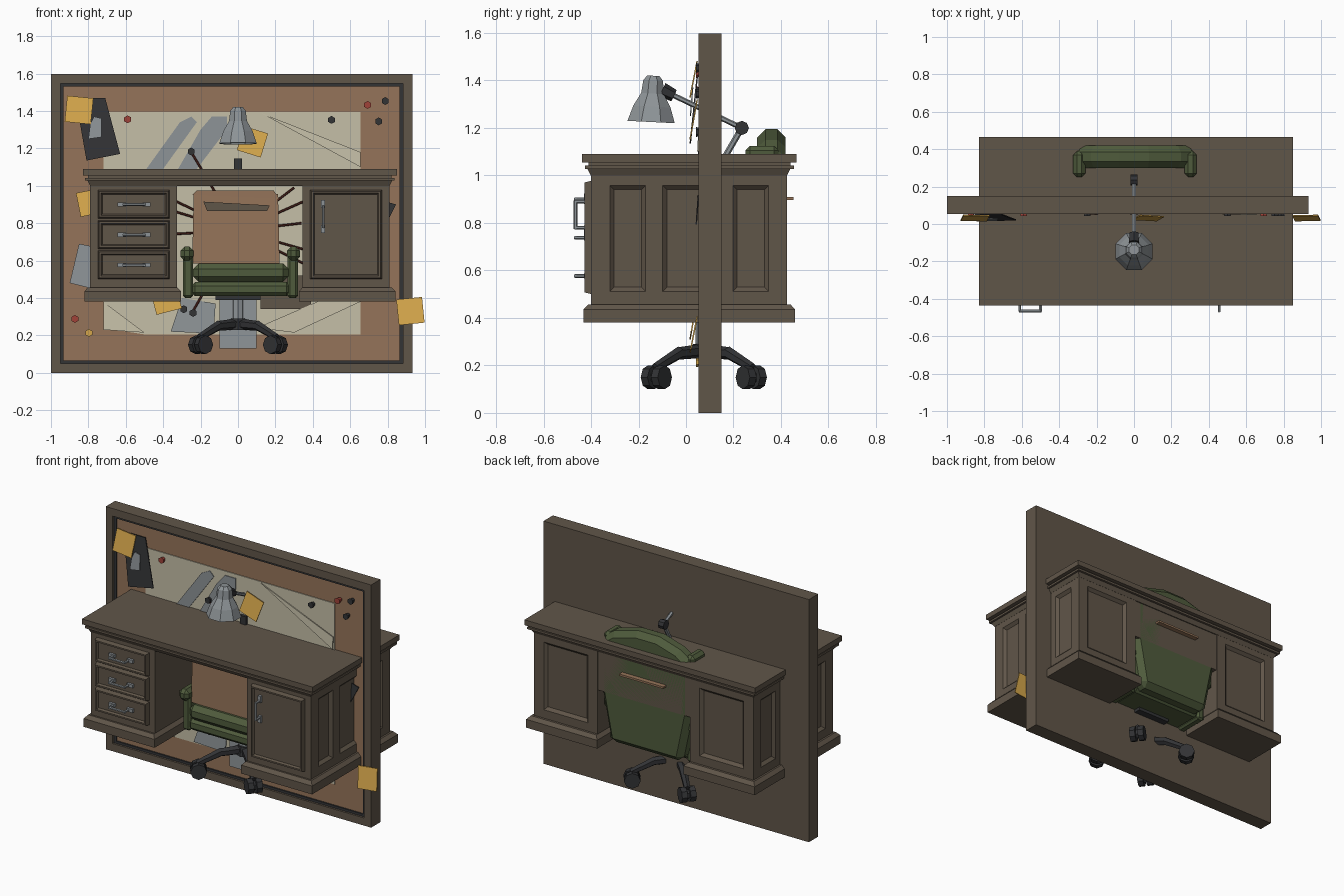
import bpy, bmesh, math
from mathutils import Vector, Matrix

if "Cube" in bpy.data.objects:
    bpy.data.objects.remove(bpy.data.objects["Cube"])

def mat(name, c):
    m = bpy.data.materials.new(name)
    m.diffuse_color = (*c, 1)
    m.use_nodes = True
    m.node_tree.nodes["Principled BSDF"].inputs["Base Color"].default_value = m.diffuse_color
    return m

WOOD = mat("dark wood", (.118, .092, .066))
CORK = mat("cork brown", (.30, .175, .10))
PAPER = mat("old paper", (.56, .52, .39))
GREY = mat("steel grey", (.27, .295, .31))
YELLOW = mat("note yellow", (.66, .38, .07))
DARK = mat("charcoal", (.032, .033, .036))
GREEN = mat("chair green", (.078, .105, .045))
RED = mat("pin red", (.35, .055, .04))
STRING = mat("string maroon", (.10, .022, .015))

def finish(name, bm, m, bevel=0):
    bmesh.ops.recalc_face_normals(bm, faces=bm.faces)
    me = bpy.data.meshes.new(name)
    bm.to_mesh(me)
    bm.free()
    me.materials.append(m)
    ob = bpy.data.objects.new(name, me)
    bpy.context.collection.objects.link(ob)
    if bevel:
        b = ob.modifiers.new("bevel", 'BEVEL')
        b.width, b.segments, b.limit_method = bevel, 1, 'ANGLE'
    return ob

def add_box(bm, lo, hi, axis=2, sign=1, t=0):
    """Box whose face on one side (axis, sign) is inset by t."""
    vs = bmesh.ops.create_cube(bm, size=1)['verts']
    for v in vs:
        outer = v.co[axis] * sign > 0
        for i in range(3):
            s = 1 if v.co[i] > 0 else -1
            v.co[i] = (hi[i] if s > 0 else lo[i]) - (s * t if outer and i != axis else 0)
    return vs

def boxes(name, specs, m, bevel=0):
    bm = bmesh.new()
    for s in specs:
        add_box(bm, *s)
    return finish(name, bm, m, bevel)

def add_rod(bm, p, q, r, r2=None, n=6):
    p, q = Vector(p), Vector(q)
    M = Matrix.Translation((p + q) / 2) @ (q - p).to_track_quat('Z', 'Y').to_matrix().to_4x4()
    bmesh.ops.create_cone(bm, cap_ends=True, segments=n, radius1=r,
                          radius2=r if r2 is None else r2, depth=(q - p).length, matrix=M)

def rods(name, specs, m):
    bm = bmesh.new()
    for s in specs:
        add_rod(bm, *s)
    return finish(name, bm, m)

def prism(name, pts, y0, y1, m, lift=0, bevel=0):
    """Outline in x,z extruded along y; lift pulls the lower edge forward."""
    bm = bmesh.new()
    top = max(p[1] for p in pts)
    h = max(top - min(p[1] for p in pts), .001)
    a, b = [[bm.verts.new((x, y - lift * (top - z) / h, z)) for x, z in pts] for y in (y0, y1)]
    bm.faces.new(a)
    bm.faces.new(b[::-1])
    for i in range(len(pts)):
        j = (i + 1) % len(pts)
        bm.faces.new((a[i], b[i], b[j], a[j]))
    return finish(name, bm, m, bevel)

def cut(ob, specs):
    c = boxes("cutter", specs, WOOD)
    md = ob.modifiers.new("cut", 'BOOLEAN')
    md.object, md.operation, md.solver = c, 'DIFFERENCE', 'EXACT'
    bpy.context.view_layer.objects.active = ob
    bpy.ops.object.modifier_apply(modifier=md.name)
    bpy.data.objects.remove(c)

# ---------- desk (symmetric about x = CX) ----------
CX = .01
boxes("desk_top", [((CX-.84, -.437, 1.055), (CX+.84, .466, 1.09)),
                   ((CX-.812, -.41, 1.035), (CX+.812, .44, 1.055)),
                   ((CX-.828, -.425, 1.028), (CX+.828, .455, 1.042)),
                   ((CX-.815, -.415, 1.0), (CX+.815, .44, 1.028), 2, -1, .014)], WOOD)
for s, side in ((-1, "left"), (1, "right")):
    def span(a, b):
        return sorted((CX + s*a, CX + s*b))
    x0, x1 = span(.335, .80)
    ped = boxes(side + "_pedestal", [((x0, -.40, .45), (x1, .425, 1.005))], WOOD)
    out = CX + s*.80
    xs = sorted((out - s*.018, out + s*.002))
    cuts = [((xs[0], a, .51), (xs[1], b, .96), 0, -s, .02)
            for a, b in ((-.323, -.168), (-.10, .125), (.195, .35))]
    cuts.append(((x0+.07, .407, .51), (x1-.07, .427, .96), 1, -1, .02))
    cut(ped, cuts)
    p0, p1 = span(.315, .832)
    boxes(side + "_plinth", [((p0, -.432, .38), (p1, .46, .435)),
                             ((p0, -.432, .435), (p1, .46, .457), 2, 1, .02)], WOOD)
boxes("back_panel", [((CX-.34, .385, .745), (CX+.34, .42, 1.005))], WOOD)
boxes("back_rail", [((-.15, .42, .897), (.17, .452, .91))], CORK)

# drawer and door fronts with a recessed field
def panel_front(name, x0, x1, z0, z1):
    bm = bmesh.new()
    add_box(bm, (x0, -.428, z0), (x1, -.398, z1), 1, -1, .008)
    bm.faces.ensure_lookup_table()
    bm.normal_update()
    f = min(bm.faces, key=lambda f: f.calc_center_median().y)
    bmesh.ops.inset_region(bm, faces=[f], thickness=.014, depth=0)
    bmesh.ops.inset_region(bm, faces=[f], thickness=.01, depth=-.014)
    finish(name, bm, WOOD)

def handle(name, x, z, v):
    def pt(a, y):
        return (x, y, z + a) if v else (x + a, y, z)
    def slab(a, b):
        c, d = (.011, b) if v else (b, .011)
        return ((x + (-c if v else a), -.43, z + (a if v else -d)),
                (x + (c if v else b), -.41, z + (b if v else d)))
    rods(name, [(pt(-.06, -.465), pt(.06, -.465), .008),
                (pt(-.055, -.41), pt(-.055, -.469), .008),
                (pt(.055, -.41), pt(.055, -.469), .008)], GREY)
    boxes(name + "_plates", [slab(-.088, -.045), slab(.045, .088)], GREY)

for i, z in enumerate((.90, .738, .576)):
    panel_front(f"drawer_{i}", -.75, -.365, z - .076, z + .078)
    handle(f"drawer_handle_{i}", -.555, z, False)
panel_front("door", .385, .77, .50, .978)
handle("door_handle", .455, .835, True)

# ---------- pin board ----------
boxes("board_backing", [((-.99, .08, .01), (.92, .15, 1.585))], WOOD)
boxes("board_frame", [((-1, .053, 0), (-.95, .15, 1.597)), ((.882, .053, 0), (.932, .15, 1.597)),
                      ((-.95, .053, 0), (.882, .15, .05)), ((-.95, .053, 1.547), (.882, .15, 1.597))], WOOD)
boxes("frame_lip", [((-.95, .066, .05), (-.932, .1, 1.547)), ((.864, .066, .05), (.882, .1, 1.547)),
                    ((-.932, .066, .05), (.864, .1, .066)), ((-.932, .066, 1.531), (.864, .1, 1.547))], DARK)
boxes("cork_sheet", [((-.932, .075, .066), (.864, .09, 1.531))], CORK)
prism("map_sheet", [(-.72, .24), (-.5, .205), (.655, .205), (.655, 1.395), (-.72, 1.395)], .069, .074, PAPER)
prism("map_fold_top", [(.12, 1.39), (.655, 1.18), (.655, 1.10)], .062, .068, PAPER, .015)
prism("map_fold_low", [(.1, .24), (.655, .48), (.655, .38), (.3, .215)], .062, .068, PAPER, .01)
prism("map_fold_corner", [(-.72, .38), (-.5, .215), (-.72, .23)], .062, .068, PAPER, .01)
# grey marks and clippings
for i, pts in enumerate((
        [(-.49, 1.09), (-.40, 1.09), (-.22, 1.34), (-.25, 1.37), (-.31, 1.34)],
        [(-.32, 1.09), (-.22, 1.09), (-.06, 1.30), (-.06, 1.37), (-.14, 1.37), (-.2, 1.3)],
        [(-.90, .48), (-.74, .44), (-.70, .66), (-.85, .69)],
        [(-.36, .22), (-.13, .21), (-.12, .37), (-.30, .40)],
        [(-.10, .13), (.10, .13), (.10, .60), (-.10, .60)])):
    prism(f"grey_clipping_{i}", pts, .062, .067, GREY, 0 if i < 2 else .01)
prism("brown_card", [(.12, .34), (.39, .34), (.39, .52), (.12, .52)], .058, .062, WOOD)
# photographs
prism("photo", [(-.86, 1.42), (-.82, 1.47), (-.71, 1.47), (-.63, 1.17), (-.81, 1.135)], .05, .056, DARK, .035)
prism("photo_figure", [(-.80, 1.25), (-.73, 1.26), (-.73, 1.36), (-.77, 1.37), (-.79, 1.33)], .026, .031, GREY, .01)
prism("small_photo", [(.72, .82), (.79, .79), (.845, .90), (.74, .93)], .05, .056, DARK, .01)
# sticky notes: centre x, z, half size, turn
for i, (x, z, h, a) in enumerate(((-.85, 1.405, .07, -.1), (.077, 1.235, .067, -.3), (-.79, .91, .065, .2),
                                  (-.385, .395, .07, .25), (.922, .33, .069, .1))):
    pts = [(x + h*1.414*math.cos(a + math.pi*(k/2 + .25)), z + h*1.414*math.sin(a + math.pi*(k/2 + .25)))
           for k in range(4)]
    prism(f"sticky_note_{i}", pts, .044, .05, YELLOW, .03)
# pins
for n, m, spots in (("red", RED, ((-.59, 1.355), (.693, 1.432), (-.872, .288))),
                    ("black", DARK, ((.50, 1.352), (.752, 1.344), (.787, 1.453), (-.25, 1.183), (-.24, .32), (-.29, .34))),
                    ("yellow", YELLOW, ((-.797, .213),))):
    rods(n + "_pins", [((x, .075, z), (x, .042, z), .012, .021, 6) for x, z in spots], m)
boxes("board_clip", [((-.022, .05, 1.085), (.022, .075, 1.145))], DARK)
# strings radiating from the middle
rods("strings", [((0, .058, .76), (x, .055, z), .006) for x, z in
                 ((-.25, 1.18), (-.36, .93), (-.38, .74), (-.33, .86), (.36, .92), (.42, .64),
                  (.30, .99), (.34, .80), (-.24, .33), (.36, .58))], STRING)

# ---------- chair ----------
CY = .075
prism("chair_back", [(-.25, .42), (.27, .42), (.335, .75), (.335, 1.09), (.25, 1.15), (.08, 1.195),
                     (-.08, 1.195), (-.23, 1.15), (-.32, 1.09), (-.32, .75)], .30, .42, GREEN, 0, .035)
boxes("chair_wings", [((a, .25, .62), (a + .065, .39, 1.125)) for a in (-.325, .27)], GREEN, .02)
boxes("chair_arms", [((a, -.16, .40), (a + .055, .34, .64)) for a in (-.295, .265)], GREEN, .012)
boxes("arm_rolls", [((a, -.19, .60), (a + .07, .34, .675)) for a in (-.308, .262)], GREEN, .022)
boxes("seat_base", [((-.25, -.165, .41), (.28, .34, .485))], GREEN, .02)
boxes("seat_cushion", [((-.24, -.185, .485), (.27, .30, .585))], GREEN, .03)
rods("chair_column", [((0, CY, .26), (0, CY, .42), .035, .035, 8)], GREY)
boxes("seat_plate", [((-.12, CY-.12, .39), (.12, CY+.12, .415))], DARK)
legs, wheels = [((0, CY, .23), (0, CY, .29), .055, .045, 8)], []
for sx in (-1, 1):
    for sy in (-1, 1):
        def at(r, z):
            return (sx*r, CY + sy*r, z)
        legs += [(at(0, .262), at(.11, .25), .03, .026, 6), (at(.10, .255), at(.205, .19), .027, .02, 6)]
        x, y, z = at(.2, .15)
        d = Vector((sx*.6, sy*-.8, 0)) * .045
        c = Vector((x, y, z))
        wheels += [(c - d, c - d*.2, .05, .05, 8), (c + d*.2, c + d, .05, .05, 8), (c - d*.3, c + d*.3, .03, .03, 6)]
rods("chair_legs", legs, DARK)
rods("casters", wheels, DARK)

# cardboard box on the seat
boxes("cardboard_box", [((-.245, -.14, .585), (.222, .04, .955), 2, 1, .008)], CORK)
prism("box_slot", [(-.165, .865), (.155, .865), (.17, .895), (-.185, .915)], -.142, -.134, WOOD)
prism("box_flap", [(-.245, .95), (.222, .93), (.19, .975), (-.22, .975)], -.135, -.125, CORK)

# ---------- desk lamp ----------
bm = bmesh.new()
prof = [(.0, .195), (.028, .195), (.045, .175), (.052, .12), (.085, .065), (.108, 0), (.098, 0), (.075, .06), (.0, .11)]
N = 8
rings = [[bm.verts.new((r*math.cos(2*math.pi*(k+.5)/N), r*math.sin(2*math.pi*(k+.5)/N), z)) for k in range(N)]
         if r else [bm.verts.new((0, 0, z))] for r, z in prof]
for a, b in zip(rings, rings[1:]):
    for k in range(N):
        j = (k + 1) % N
        bm.faces.new([a[0], b[k], b[j]] if len(a) == 1 else [a[k], a[j], b[0]] if len(b) == 1
                     else [a[k], a[j], b[j], b[k]])
shade = finish("lamp_shade", bm, GREY)
shade.location = (0, -.147, 1.225)
shade.rotation_euler = (-.05, 0, 0)
rods("lamp_arms", [((0, -.09, 1.355), (0, .235, 1.2), .011), ((0, .235, 1.2), (0, .165, 1.08), .013)], GREY)
rods("lamp_joints", [((-.02, .235, 1.2), (.02, .235, 1.2), .03, .03, 8),
                     ((0, -.10, 1.36), (0, -.05, 1.336), .032, .026, 6)], DARK)
